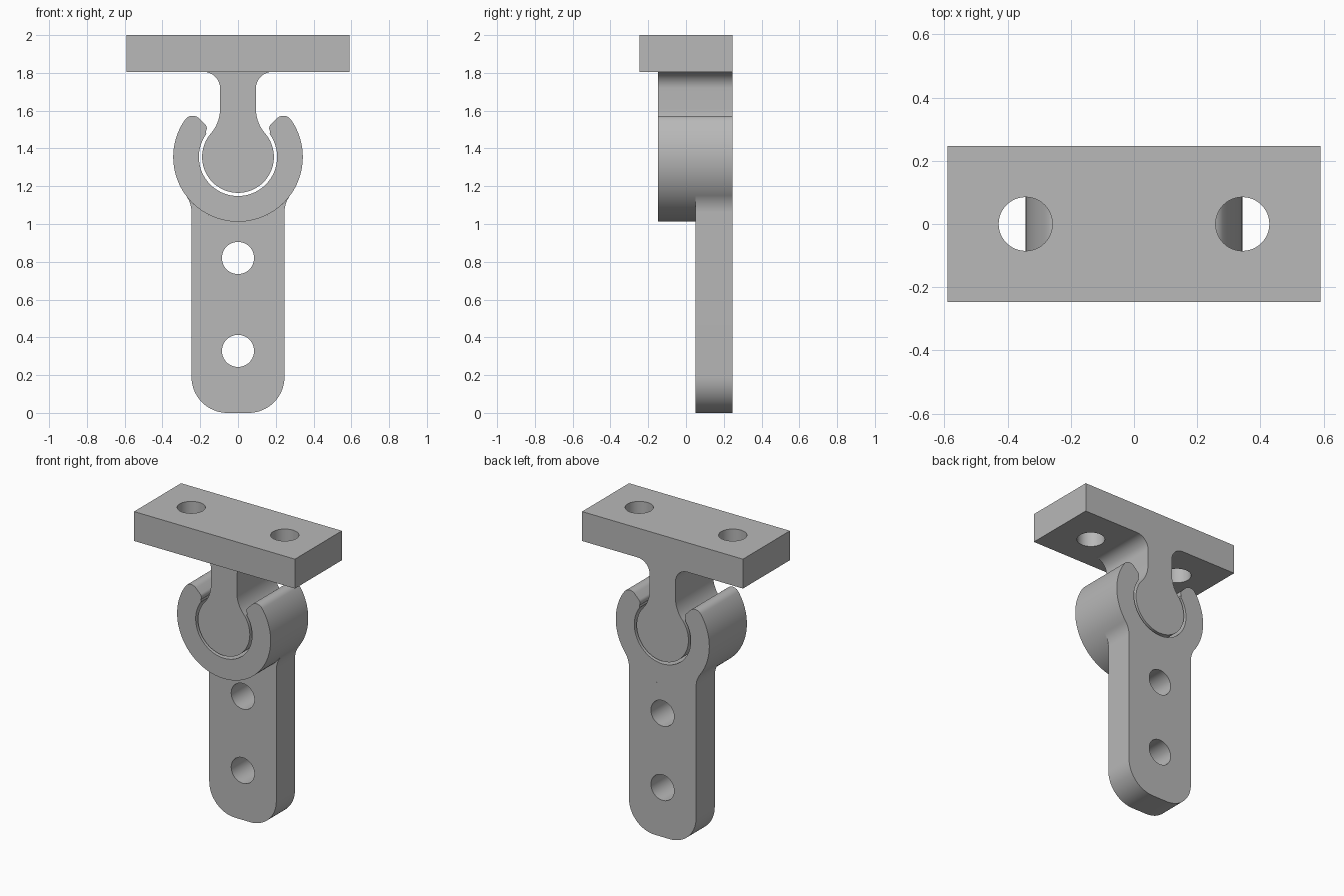
import bpy, bmesh
from math import sin, cos, radians, atan2, degrees, hypot, sqrt
from mathutils import Matrix

cube = bpy.data.objects.get("Cube")
if cube:
    bpy.data.objects.remove(cube, do_unlink=True)

GREY = (0.48, 0.48, 0.48, 1.0)
metal = bpy.data.materials.new("plain_grey")
metal.use_nodes = True
metal.diffuse_color = GREY
metal.node_tree.nodes["Principled BSDF"].inputs["Base Color"].default_value = GREY


def arc(cx, cy, r, start, end, steps=16):
    """Points along an arc, angles in degrees."""
    angles = [radians(start + (end - start) * i / steps) for i in range(steps + 1)]
    return [(cx + r * cos(a), cy + r * sin(a)) for a in angles]


def mirrored(half):
    """Close a right-hand half outline with its mirror image."""
    return half + [(-x, y) for x, y in reversed(half) if abs(x) > 1e-5]


def hole(cx, cy, r):
    return arc(cx, cy, r, 0, 360, 48)[:-1]


def extrude_profile(name, outlines, low, high, upright=True):
    """Fill outlines (later ones are holes) and extrude along y, or z if not upright."""
    curve = bpy.data.curves.new(name + "_profile", "CURVE")
    curve.dimensions = "2D"
    curve.fill_mode = "BOTH"
    curve.extrude = (high - low) / 2
    for points in outlines:
        spline = curve.splines.new("POLY")
        spline.points.add(len(points) - 1)
        for p, (x, y) in zip(spline.points, points):
            p.co = (x, y, 0, 1)
        spline.use_cyclic_u = True
    helper = bpy.data.objects.new(name + "_profile", curve)
    bpy.context.collection.objects.link(helper)
    graph = bpy.context.evaluated_depsgraph_get()
    mesh = bpy.data.meshes.new_from_object(helper.evaluated_get(graph))
    bpy.data.objects.remove(helper, do_unlink=True)
    bpy.data.curves.remove(curve)

    middle = (low + high) / 2
    if upright:
        place = Matrix.Translation((0, middle, 0)) @ Matrix.Rotation(radians(90), 4, "X")
    else:
        place = Matrix.Translation((0, 0, middle))
    bm = bmesh.new()
    bm.from_mesh(mesh)
    bm.transform(place)
    bmesh.ops.remove_doubles(bm, verts=bm.verts, dist=1e-5)
    bmesh.ops.recalc_face_normals(bm, faces=bm.faces)
    bm.to_mesh(mesh)
    bm.free()

    mesh.name = name
    mesh.materials.clear()
    mesh.materials.append(metal)
    obj = bpy.data.objects.new(name, mesh)
    bpy.context.collection.objects.link(obj)
    bpy.ops.object.select_all(action="DESELECT")
    obj.select_set(True)
    bpy.context.view_layer.objects.active = obj
    bpy.ops.object.shade_smooth_by_angle(angle=radians(30))
    return obj


PIVOT = 1.355                       # height of the joint centre
OUTER, INNER, BALL = 0.343, 0.207, 0.19
FRONT, BACK = -0.148, 0.246
PLATE_BOTTOM, HOLE = 1.805, 0.085


def side_fillet(half_width, radius, r, side):
    """Centre height and joint angle of a fillet between an upright edge and the joint circle."""
    cx = half_width + r
    dz = side * sqrt((radius + r) ** 2 - cx ** 2)
    return PIVOT + dz, degrees(atan2(dz, cx))


# Mounting plate with two vertical screw holes
w, d = 0.59, 0.246
extrude_profile("mounting_plate",
                [[(-w, -d), (w, -d), (w, d), (-w, d)],
                 hole(-0.343, 0, HOLE), hole(0.343, 0, HOLE)],
                PLATE_BOTTOM, 2.0, upright=False)

# Hanging stem with rounded knuckle, flared where it meets the plate
neck, blend, flare = 0.095, 0.2, 0.087
zc, joint = side_fillet(neck, BALL, blend, 1)
stem = arc(0, PIVOT, BALL, -90, joint, 40)
stem += arc(neck + blend, zc, blend, joint + 180, 180)[1:]
stem += arc(neck + flare, PLATE_BOTTOM - flare, flare, 180, 90)
stem += [(0, PLATE_BOTTOM)]
extrude_profile("stem_knuckle", [mirrored(stem)], FRONT, BACK)

# Open socket wrapped around the knuckle, with rounded lips
tip, tip_angle = 0.05, 35
reach = OUTER - tip
tip_x = reach * cos(radians(tip_angle))
tip_z = PIVOT + reach * sin(radians(tip_angle))
socket = arc(0, PIVOT, OUTER, -90, tip_angle, 48)
socket += arc(tip_x, tip_z, tip, tip_angle, 135, 14)[1:]
socket += arc(0.193, 1.507, 0.028, 135, 215, 8)
socket += arc(0, PIVOT, INNER, 36, -90, 40)
extrude_profile("socket", [mirrored(socket)], FRONT, BACK)

# Lower arm: rounded foot, two screw holes, filleted into the socket
half, corner, blend = 0.246, 0.19, 0.15
zc, joint = side_fillet(half, OUTER, blend, -1)
arm = [(0, 0)] + arc(half - corner, corner, corner, -90, 0)
arm += arc(half + blend, zc, blend, 180, joint + 180)
arm += arc(0, PIVOT, OUTER, joint, -90, 24)[1:]
extrude_profile("lower_arm", [mirrored(arm), hole(0, 0.82, HOLE), hole(0, 0.328, HOLE)],
                0.05, BACK)
